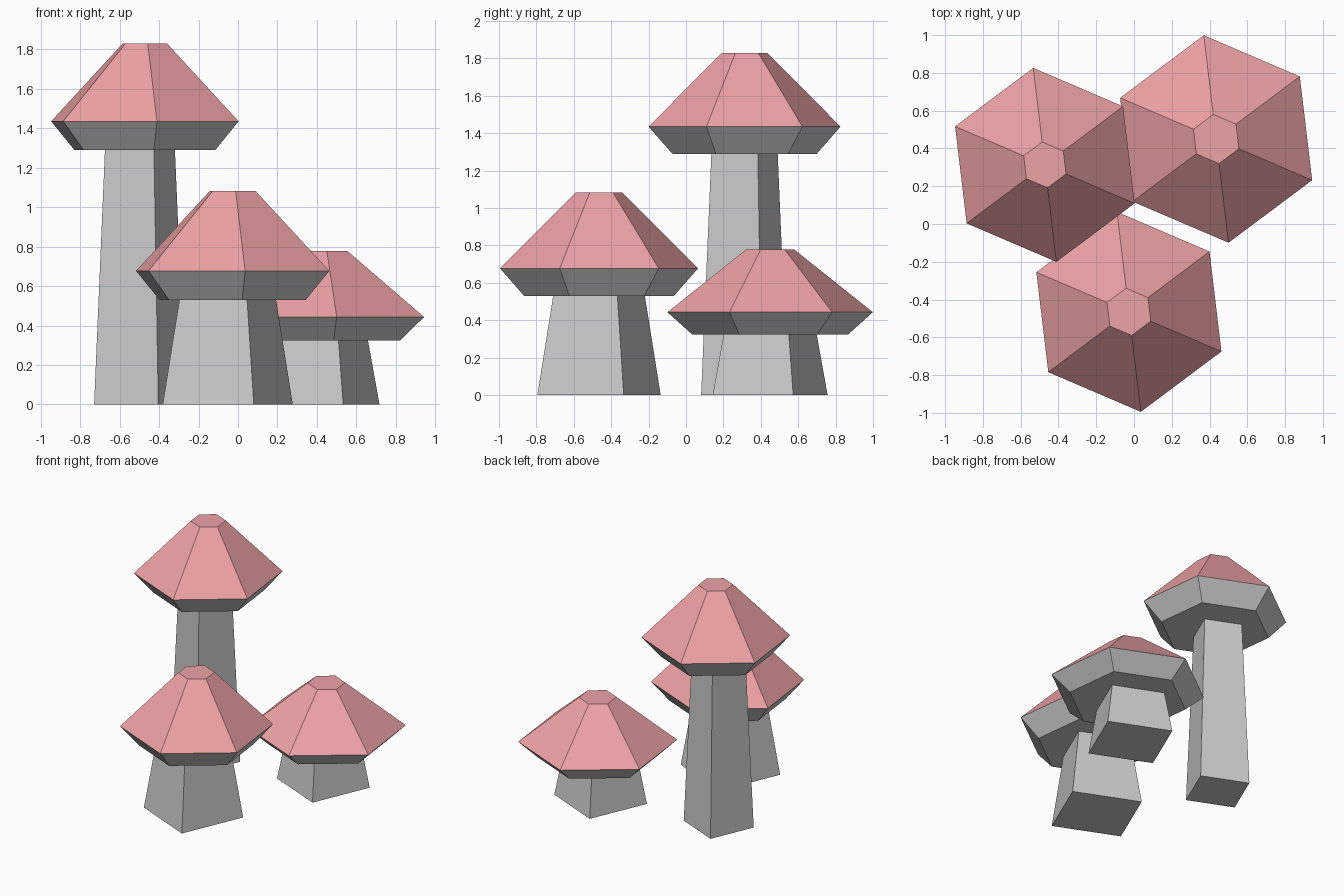
import bpy, bmesh
from math import sin, cos, radians

if "Cube" in bpy.data.objects:
    bpy.data.objects.remove(bpy.data.objects["Cube"])

red = bpy.data.materials.new("cap_red")
red.diffuse_color = (0.85, 0.36, 0.38, 1)
red.use_nodes = True
red.node_tree.nodes["Principled BSDF"].inputs["Base Color"].default_value = red.diffuse_color

STEM_ANGLE = 21.8   # turn of the square stems
CAP_ANGLE = 36.8    # turn of the hexagonal caps


def frustum(name, x, y, sides, angle, low, high, close_low, close_high, mat=None):
    """Tapered prism between two (radius, z) rings."""
    bm = bmesh.new()
    rings = []
    for r, z in (low, high):
        ring = []
        for i in range(sides):
            a = radians(angle + 360 * i / sides)
            ring.append(bm.verts.new((x + r * cos(a), y + r * sin(a), z)))
        rings.append(ring)
    a, b = rings
    for i in range(sides):
        j = (i + 1) % sides
        bm.faces.new((a[i], a[j], b[j], b[i]))
    if close_low:
        bm.faces.new(a[::-1])
    if close_high:
        bm.faces.new(b)
    mesh = bpy.data.meshes.new(name)
    bm.to_mesh(mesh)
    bm.free()
    if mat:
        mesh.materials.append(mat)
    obj = bpy.data.objects.new(name, mesh)
    bpy.context.collection.objects.link(obj)


def mushroom(label, x, y, stem_r, cap_r, cap_z):
    under, rim, crown = zip(cap_r, cap_z)
    # square stem, slightly off the cap's centre
    frustum(label + "_stem", x - 0.025, y, 4, STEM_ANGLE,
            (stem_r[0], 0), (stem_r[1], cap_z[0]), True, True)
    # grey underside flaring out to the rim
    frustum(label + "_cap_underside", x, y, 6, CAP_ANGLE, under, rim, True, False)
    # red cap narrowing to a flat crown
    frustum(label + "_cap", x, y, 6, CAP_ANGLE, rim, crown, False, True, red)


mushroom("tall", -0.472, 0.313, (0.25, 0.191), (0.389, 0.517, 0.122), (1.29, 1.435, 1.83))
mushroom("front", -0.027, -0.465, (0.355, 0.264), (0.403, 0.533, 0.126), (0.53, 0.677, 1.082))
mushroom("short", 0.435, 0.45, (0.331, 0.268), (0.419, 0.553, 0.131), (0.323, 0.443, 0.777))
